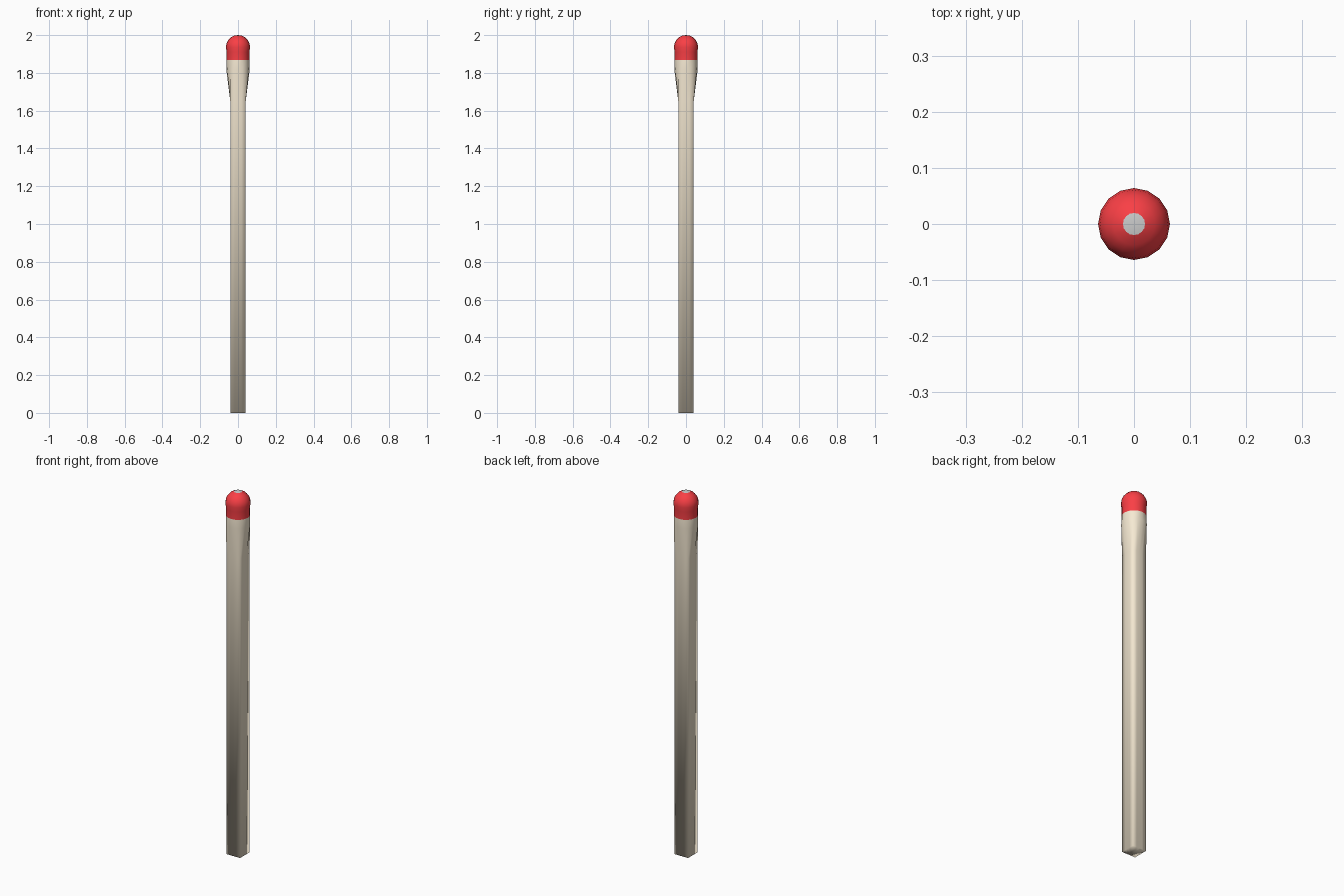
import bpy, bmesh, math

if "Cube" in bpy.data.objects:
    bpy.data.objects.remove(bpy.data.objects["Cube"])

SIDES = 16


def material(name, color):
    m = bpy.data.materials.new(name)
    m.diffuse_color = (*color, 1)
    m.use_nodes = True
    m.node_tree.nodes["Principled BSDF"].inputs["Base Color"].default_value = m.diffuse_color
    return m


def ring_point(size, angle, square):
    c, s = math.cos(angle), math.sin(angle)
    k = size / max(abs(c), abs(s)) if square else size
    return k * c, k * s


def loft(name, rings, mat, bottom=False, apex=None):
    """Skin stacked rings (z, half size, square?) with optional ends."""
    bm = bmesh.new()
    loops = []
    for z, size, square in rings:
        loops.append([bm.verts.new((*ring_point(size, 2 * math.pi * i / SIDES, square), z))
                      for i in range(SIDES)])
    for a, b in zip(loops, loops[1:]):
        for i in range(SIDES):
            j = (i + 1) % SIDES
            bm.faces.new((a[i], a[j], b[j], b[i]))
    if bottom:
        bm.faces.new(loops[0][::-1])
    if apex is not None:
        top = bm.verts.new((0, 0, apex))
        for i in range(SIDES):
            bm.faces.new((loops[-1][i], loops[-1][(i + 1) % SIDES], top))
    me = bpy.data.meshes.new(name)
    bm.to_mesh(me)
    bm.free()
    me.polygons.foreach_set("use_smooth", [True] * len(me.polygons))
    if mat:
        me.materials.append(mat)
    ob = bpy.data.objects.new(name, me)
    bpy.context.collection.objects.link(ob)
    return ob


wood = material("wood", (0.92, 0.82, 0.65))
red = material("red", (0.95, 0.05, 0.06))

# Square stick flaring into a round neck
loft("stick", [(0, 0.041, True), (1.65, 0.041, True),
               (1.82, 0.062, False), (1.867, 0.06, False)], wood, bottom=True)

# Red head: collar, then a dome
R, CZ = 0.064, 1.936
dome = [(CZ + R * math.sin(math.radians(a)), R * math.cos(math.radians(a)), False)
        for a in (0, 18, 36, 54, 72)]
loft("head", [(1.867, 0.06, False), (1.91, 0.06, False)] + dome, red)

# Pale cap on the very top
loft("tip", dome[-1:], None, apex=CZ + R)
